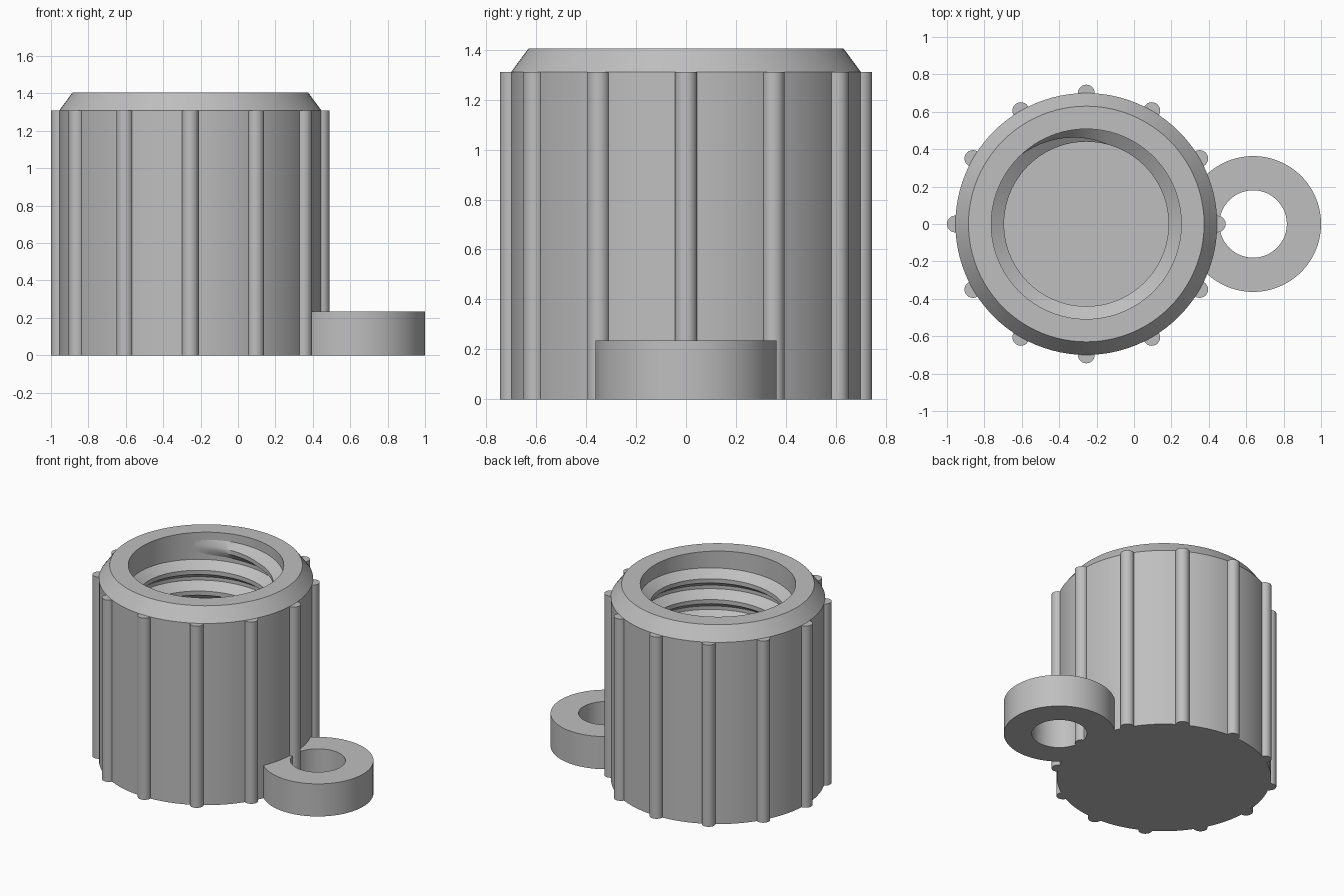
import bpy, bmesh, math

cube = bpy.data.objects.get("Cube")
if cube:
    bpy.data.objects.remove(cube, do_unlink=True)

CAP_X, CAP_R, BORE_R = -0.255, 0.70, 0.508
RIB_TOP, CAP_TOP, FLOOR = 1.31, 1.405, 0.12

grey = bpy.data.materials.new("light grey")
grey.use_nodes = True
colour = (0.52, 0.52, 0.52, 1)
grey.diffuse_color = colour
grey.node_tree.nodes["Principled BSDF"].inputs["Base Color"].default_value = colour


def finish(name, bm, x, y=0):
    """Turn a bmesh into a smooth, sharp-edged object."""
    bmesh.ops.remove_doubles(bm, verts=bm.verts, dist=1e-5)
    bmesh.ops.recalc_face_normals(bm, faces=bm.faces)
    mesh = bpy.data.meshes.new(name)
    bm.to_mesh(mesh)
    bm.free()
    mesh.materials.append(grey)
    obj = bpy.data.objects.new(name, mesh)
    obj.location = (x, y, 0)
    bpy.context.collection.objects.link(obj)
    bpy.ops.object.select_all(action='DESELECT')
    obj.select_set(True)
    bpy.context.view_layer.objects.active = obj
    bpy.ops.object.shade_smooth_by_angle(angle=math.radians(30))
    return obj


def lathe(name, profile, x, y=0, closed=False, steps=96):
    """Spin an (r, z) profile around the vertical axis."""
    bm = bmesh.new()
    verts = [bm.verts.new((r, 0, z)) for r, z in profile]
    edges = [bm.edges.new(pair) for pair in zip(verts, verts[1:])]
    if closed:
        edges.append(bm.edges.new((verts[-1], verts[0])))
    bmesh.ops.spin(bm, geom=verts + edges, cent=(0, 0, 0), axis=(0, 0, 1),
                   angle=math.tau, steps=steps)
    return finish(name, bm, x, y)


# Hollow cap with a bevelled rim
lathe("cap_body", [(0, 0), (CAP_R, 0), (CAP_R, RIB_TOP), (0.63, CAP_TOP),
                   (BORE_R, CAP_TOP), (BORE_R, FLOOR), (0, FLOOR)], CAP_X)

# Grip ribs around the outside
for i in range(12):
    a = math.tau * i / 12
    lathe(f"grip_rib_{i + 1}", [(0, 0), (0.045, 0), (0.045, RIB_TOP), (0, RIB_TOP)],
          CAP_X + CAP_R * math.cos(a), CAP_R * math.sin(a), steps=24)

# Flat loop at the side
lathe("side_loop", [(0.18, 0), (0.363, 0), (0.363, 0.235), (0.18, 0.235)],
      0.637, closed=True)

# Internal screw thread, fading out at both ends
PITCH, TURNS, STEPS = 0.15, 7, 72
bm = bmesh.new()
previous = None
for i in range(TURNS * STEPS + 1):
    a = math.tau * i / STEPS + math.radians(135)
    z = 1.30 - PITCH * (TURNS - i / STEPS)
    fade = min(1, i / 12, (TURNS * STEPS - i) / 12)
    crest = 0.51 - 0.07 * fade
    ring = [bm.verts.new((r * math.cos(a), r * math.sin(a), z + dz))
            for r, dz in ((0.512, -0.065), (crest, -0.015),
                          (crest, 0.015), (0.512, 0.065))]
    if previous:
        for j in range(4):
            k = (j + 1) % 4
            bm.faces.new((previous[j], previous[k], ring[k], ring[j]))
    else:
        bm.faces.new(ring)
    previous = ring
bm.faces.new(previous)
finish("screw_thread", bm, CAP_X)
